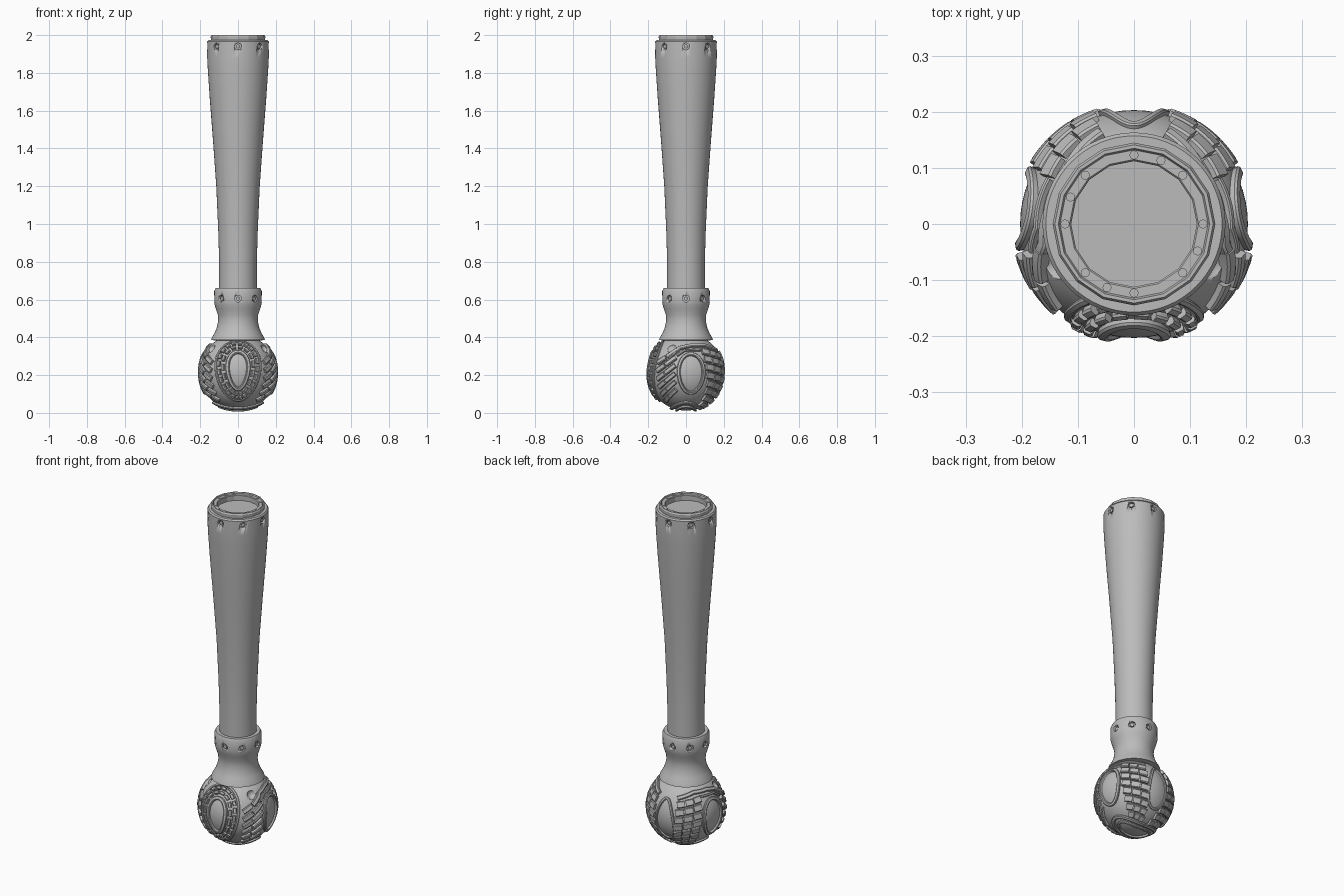
import bpy, bmesh, math
from math import sin, cos, radians, pi
from mathutils import Vector

if "Cube" in bpy.data.objects:
    bpy.data.objects.remove(bpy.data.objects["Cube"])

grey = bpy.data.materials.new("plain grey")
grey.use_nodes = True
COLOUR = (0.5, 0.5, 0.5, 1)
grey.diffuse_color = COLOUR
grey.node_tree.nodes["Principled BSDF"].inputs["Base Color"].default_value = COLOUR

CENTRE = Vector((0, 0, 0.215))
R = 0.203


def finish(bm, name, angle=35):
    bmesh.ops.recalc_face_normals(bm, faces=bm.faces)
    mesh = bpy.data.meshes.new(name)
    bm.to_mesh(mesh)
    bm.free()
    obj = bpy.data.objects.new(name, mesh)
    bpy.context.collection.objects.link(obj)
    mesh.materials.append(grey)
    bpy.ops.object.select_all(action="DESELECT")
    obj.select_set(True)
    bpy.context.view_layer.objects.active = obj
    bpy.ops.object.shade_smooth_by_angle(angle=radians(angle))
    return obj


def lathe(name, profile, sides=64, closed=False, angle=35):
    bm = bmesh.new()
    pts = profile + profile[:1] if closed else profile
    verts = [bm.verts.new((r, 0, z)) for r, z in pts]
    edges = [bm.edges.new(pair) for pair in zip(verts, verts[1:])]
    bmesh.ops.spin(bm, geom=verts + edges, axis=(0, 0, 1), cent=(0, 0, 0),
                   angle=2 * pi, steps=sides)
    bmesh.ops.remove_doubles(bm, verts=bm.verts, dist=1e-5)
    return finish(bm, name, angle)


def peg(bm, place, axis, radius, depth, sides=12):
    rot = Vector(axis).to_track_quat("Z", "Y").to_matrix().to_4x4()
    rot.translation = place
    bmesh.ops.create_cone(bm, cap_ends=True, segments=sides, radius1=radius,
                          radius2=radius, depth=depth, matrix=rot)


def cut(obj, cutter):
    cutter.hide_render = True
    cutter.hide_set(True)
    mod = obj.modifiers.new("cut", "BOOLEAN")
    mod.operation = "DIFFERENCE"
    mod.solver = "EXACT"
    mod.object = cutter


# Directions on the ball: azimuth runs from the front towards +x
def direction(az, el):
    a, e = radians(az), radians(el)
    return Vector((sin(a) * cos(e), -cos(a) * cos(e), sin(e)))


def egg(az, el, half_w, half_h, taper=0.2, steps=64):
    d = direction(az, el)
    side = Vector((0, 0, 1)).cross(d).normalized()
    up = d.cross(side)
    out = []
    for i in range(steps):
        t = 2 * pi * i / steps
        flat = side * half_w * sin(t) * (1 + taper * cos(t)) + up * half_h * cos(t)
        ang = flat.length / R
        out.append(d * cos(ang) + flat.normalized() * sin(ang))
    return out


def arc(points, steps=8):
    out = []
    for (a0, e0), (a1, e1) in zip(points, points[1:]):
        out += [direction(a0 + (a1 - a0) * i / steps, e0 + (e1 - e0) * i / steps)
                for i in range(steps)]
    return out + [direction(*points[-1])]


# Raised chamfered strip that follows a path over the ball
def ridge(bm, path, width, height, loop=False):
    n, rows = len(path), []
    for i, d in enumerate(path):
        before = path[i - 1] if loop or i else d
        after = path[(i + 1) % n] if loop or i < n - 1 else d
        s = d.cross(after - before).normalized()
        w, c = width / 2, min(0.004, width / 5)
        section = [(-w, -0.006), (-w, height - c), (c - w, height),
                   (w - c, height), (w, height - c), (w, -0.006)]
        rows.append([bm.verts.new(CENTRE + d * (R + h) + s * x) for x, h in section])
    pairs = list(zip(rows, rows[1:] + rows[:1]))
    for a, b in pairs if loop else pairs[:-1]:
        for k in range(5):
            bm.faces.new((a[k], a[k + 1], b[k + 1], b[k]))
    if not loop:
        bm.faces.new(rows[0])
        bm.faces.new(rows[-1][::-1])


def dashes(bm, path, count, width, height):
    step = len(path) // count
    for i in range(count):
        ridge(bm, path[i * step:(i + 1) * step - 1], width, height)


# Handle shaft, with a floor sunk below the rim
shaft = lathe("shaft", [(0, 0.64), (0.1, 0.64), (0.1, 0.8), (0.104, 0.95), (0.115, 1.2),
                        (0.133, 1.45), (0.15, 1.67), (0.16, 1.82), (0.163, 1.88),
                        (0.163, 1.965), (0.157, 1.973), (0.112, 1.973),
                        (0.112, 1.962), (0, 1.962)])
# Neck and collar
neck = lathe("neck_collar", [(0, 0.38), (0.143, 0.385), (0.138, 0.4), (0.123, 0.425), (0.111, 0.455),
                             (0.105, 0.49), (0.107, 0.52), (0.117, 0.55), (0.123, 0.57),
                             (0.126, 0.585), (0.126, 0.645), (0.119, 0.66), (0, 0.66)])
# Faceted end rim
lathe("end_rim", [(0.112, 1.96), (0.142, 1.96), (0.145, 1.992), (0.141, 2.0), (0.135, 2.0),
                  (0.132, 1.994), (0.115, 1.994), (0.112, 1.99)], 16, True, 15)

# Screw holes around the collar and the shaft end, with sunk screws
for part, name, radius, z in ((neck, "collar", 0.126, 0.605), (shaft, "end", 0.163, 1.94)):
    holes, screws = bmesh.new(), bmesh.new()
    for i in range(8):
        d = direction(45 * i, 0)
        up = Vector((0, 0, z))
        peg(holes, d * radius + up, d, 0.018, 0.03, 16)
        peg(screws, d * (radius - 0.012) + up, d, 0.011, 0.014, 8)
    cut(part, finish(holes, name + "_hole_cutter"))
    finish(screws, name + "_screws")

# Small bolts on the rim face
bolts = bmesh.new()
for ang in [45 * i for i in range(8)] + [67 + 90 * i for i in range(4)]:
    peg(bolts, direction(ang, 0) * 0.123 + Vector((0, 0, 1.994)), (0, 0, 1), 0.008, 0.006)
finish(bolts, "rim_bolts")

# Ball head with two shallow thumb dimples
bm = bmesh.new()
bmesh.ops.create_uvsphere(bm, u_segments=64, v_segments=40, radius=R)
bmesh.ops.translate(bm, vec=CENTRE, verts=bm.verts)
ball = finish(bm, "ball_head")
bm = bmesh.new()
for az in (62, -62):
    made = bmesh.ops.create_uvsphere(bm, u_segments=20, v_segments=12, radius=0.03)
    bmesh.ops.translate(bm, vec=CENTRE + direction(az, 38) * (R + 0.013), verts=made["verts"])
cut(ball, finish(bm, "dimple_cutter"))

# Front shield: outline, two dashed rings and an inner panel
bm = bmesh.new()
ridge(bm, egg(0, 3, 0.122, 0.178), 0.014, 0.008, True)
dashes(bm, egg(0, 3, 0.103, 0.156, steps=132), 22, 0.019, 0.014)
dashes(bm, egg(0, 3, 0.08, 0.13, steps=96), 16, 0.017, 0.014)
ridge(bm, egg(0, 3, 0.054, 0.1), 0.02, 0.012, True)
finish(bm, "front_tread", 30)

# Side and back tread
for sign, side in ((1, "left"), (-1, "right")):
    bm = bmesh.new()
    ridge(bm, egg(sign * 98, -2, 0.066, 0.105, 0.1), 0.018, 0.012, True)
    # Slanted lugs between the shield and the side panel
    for el in range(-40, 21, 12):
        ridge(bm, arc([(sign * 43, el - 6), (sign * 57, el + 2)]), 0.026, 0.014)
        ridge(bm, arc([(sign * 59, el + 3), (sign * 74, el + 14)]), 0.024, 0.016)
    # Block columns between the side panel and the back panel
    for row in range(8):
        el = -52 + 12 * row
        for col in range(3):
            az = 122 + 14 * col - 0.1 * el
            ridge(bm, arc([(sign * az, el - 3 * col), (sign * (az + 12.5), el - 3 * col - 2)], 4),
                  0.036, 0.013)
    # Swooping ridges above the side panel
    ridge(bm, arc([(sign * 62, 22), (sign * 78, 38), (sign * 100, 43),
                   (sign * 130, 43), (sign * 160, 34)]), 0.022, 0.013)
    ridge(bm, arc([(sign * 75, 25), (sign * 88, 34), (sign * 118, 35)]), 0.012, 0.011)
    # Arches running onto the underside
    for half, width in ((24, 0.02), (15, 0.012)):
        ridge(bm, [Vector((sign * sin(radians(52 * half / 24)) * sin(t), -0.4 * half / 24 * cos(t),
                           -1)).normalized() for t in [pi * i / 24 for i in range(25)]],
              width, 0.011)
    finish(bm, side + "_tread", 30)

# Plain back panel border
bm = bmesh.new()
ridge(bm, egg(180, -4, 0.056, 0.125, -0.25), 0.014, 0.009, True)
finish(bm, "back_panel_border", 30)
